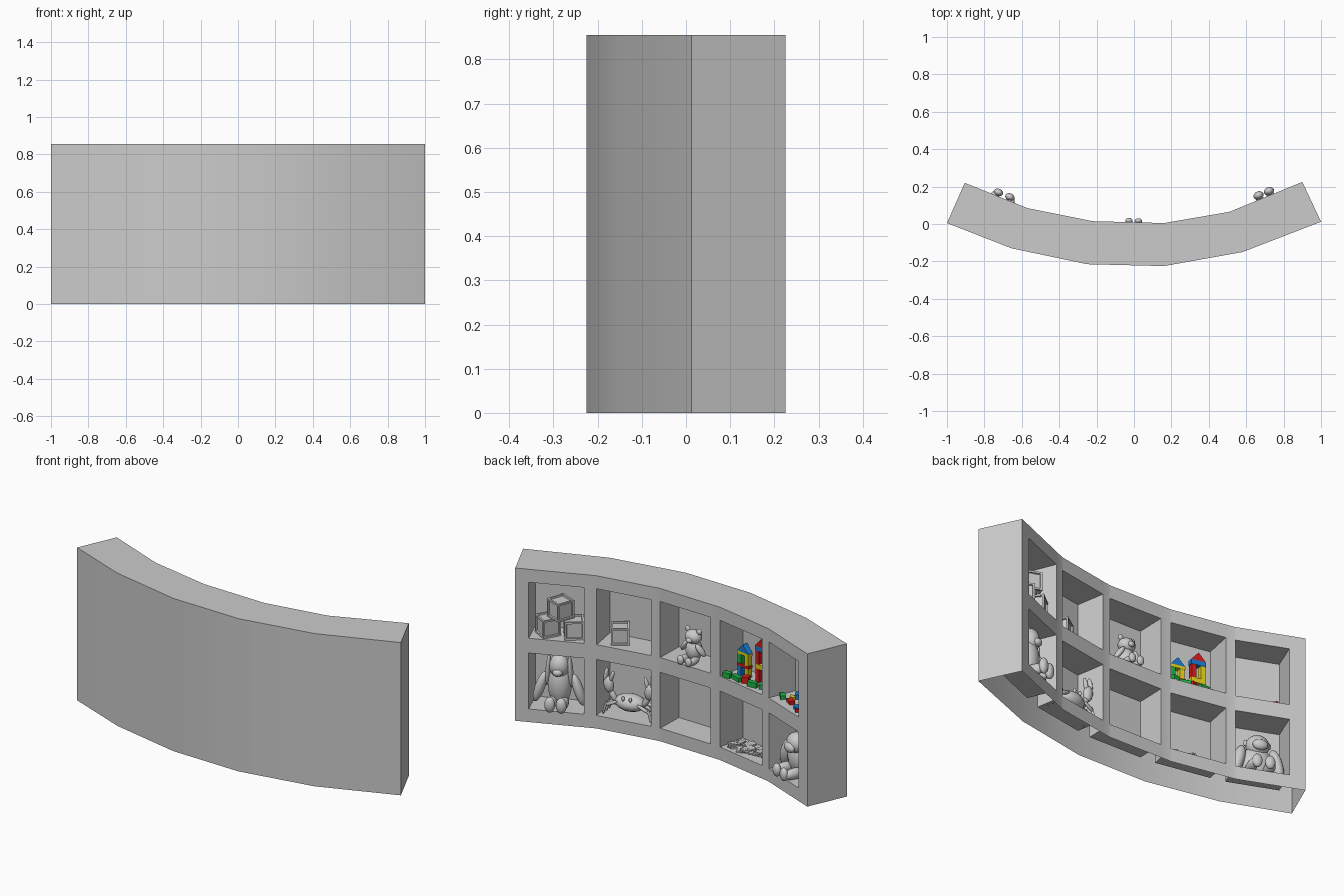
import bpy, bmesh, math, random
from mathutils import Matrix, Vector

if "Cube" in bpy.data.objects:
    bpy.data.objects.remove(bpy.data.objects["Cube"], do_unlink=True)
random.seed(4)


def material(name, rgb):
    mat = bpy.data.materials.new(name)
    mat.use_nodes = True
    mat.diffuse_color = (*rgb, 1)
    mat.node_tree.nodes["Principled BSDF"].inputs["Base Color"].default_value = (*rgb, 1)
    return mat


MATS = [material("grey", (.6, .6, .6)), material("red", (.7, .01, .01)),
        material("green", (.01, .45, .06)), material("blue", (.01, .2, .65)),
        material("yellow", (.8, .65, .01))]
GREY, RED, GREEN, BLUE, YELLOW = range(5)

HEIGHT, DEPTH, CELL = .855, .16, .313
FLOORS = [.073, .469]
BACK = [(.9, .225), (.51, .065), (.16, .005), (-.22, .015), (-.57, .085), (-.905, .22)]
FRONT = [(1, .012), (.58, -.15), (.16, -.225), (-.25, -.215), (-.655, -.13), (-1, .005)]
OPENINGS = [(.07, .358), (.002, .306), (.004, .32), (.002, .308), (.004, .28)]
UP = Vector((0, 0, 1))


def finish(name, bm, matrix=None):
    mesh = bpy.data.meshes.new(name)
    bm.to_mesh(mesh)
    bm.free()
    for mat in MATS:
        mesh.materials.append(mat)
    obj = bpy.data.objects.new(name, mesh)
    if matrix:
        obj.matrix_world = matrix
    bpy.context.collection.objects.link(obj)
    return obj


def bay(i):
    """Start point, direction, inward direction and cut distances of a bay."""
    a, b = Vector((*BACK[i], 0)), Vector((*BACK[i + 1], 0))
    along = (b - a).normalized()
    return a, along, UP.cross(along), [0, *OPENINGS[i], (b - a).length]


def cell(col, row):
    """Frame of a cell: x to the viewer's right, y inward, z up, on its floor."""
    a, along, inward, cuts = bay(col)
    origin = a + along * (cuts[1] + cuts[2]) / 2 + UP * FLOORS[row]
    return Matrix.Translation(origin) @ Matrix((along, inward, UP)).transposed().to_4x4()


# Curved shelf, open underneath, with pockets pushed in from the open side
def quad(bm, points, outward):
    face = bm.faces.new([bm.verts.new(p) for p in points])
    face.normal_update()
    if face.normal.dot(outward) < 0:
        face.normal_flip()


def pocket(bm, p, along, inward, width):
    u, d, h = along * width, inward * DEPTH, UP * CELL
    quad(bm, [p, p + u, p + u + d, p + d], UP)
    quad(bm, [p + h, p + u + h, p + u + d + h, p + d + h], -UP)
    quad(bm, [p, p + d, p + d + h, p + h], along)
    quad(bm, [p + u, p + u + d, p + u + d + h, p + u + h], -along)
    quad(bm, [p + d, p + u + d, p + u + d + h, p + d + h], -inward)


bm = bmesh.new()
levels = [0, FLOORS[0], FLOORS[0] + CELL, FLOORS[1], FLOORS[1] + CELL, HEIGHT]
top = UP * HEIGHT
for i in range(5):
    a, along, inward, cuts = bay(i)
    f, g = Vector((*FRONT[i], 0)), Vector((*FRONT[i + 1], 0))
    b = Vector((*BACK[i + 1], 0))
    quad(bm, [f, g, g + top, f + top], inward)
    quad(bm, [a + top, b + top, g + top, f + top], UP)
    if i == 0:
        quad(bm, [a, f, f + top, a + top], -along)
    if i == 4:
        quad(bm, [b, g, g + top, b + top], along)
    for c in range(3):
        for r in range(5):
            p = a + along * cuts[c] + UP * levels[r]
            u, h = along * (cuts[c + 1] - cuts[c]), UP * (levels[r + 1] - levels[r])
            if c == 1 and r % 2:
                pocket(bm, p, along, inward, u.length)
            else:
                quad(bm, [p, p + u, p + u + h, p + h], -inward)
bmesh.ops.remove_doubles(bm, verts=bm.verts, dist=.0005)
for face in bm.faces:
    face.smooth = True
shelf = finish("curved_shelf", bm)
shelf.data.set_sharp_from_angle(angle=math.radians(30))


# Toy building helpers
def ball(bm, centre, radii, tilt=0, lean=0):
    """Ellipsoid, mirrored to the other side when it is off centre."""
    for side in ((1, -1) if centre[0] else (1,)):
        m = (Matrix.Translation((centre[0] * side, *centre[1:]))
             @ Matrix.Rotation(math.radians(lean), 4, 'X')
             @ Matrix.Rotation(math.radians(tilt * side), 4, 'Y')
             @ Matrix.Diagonal((*radii, 1)))
        made = bmesh.ops.create_uvsphere(bm, u_segments=16, v_segments=10, radius=1, matrix=m)
        for v in made["verts"]:
            for face in v.link_faces:
                face.smooth = True


def plush(name, col, row, parts):
    bm = bmesh.new()
    for part in parts:
        ball(bm, *part)
    return finish(name, bm, cell(col, row))


def box(bm, base, size, mat=GREY, turn=0, roof=False, tilt=0):
    m = (Matrix.Translation(base) @ Matrix.Rotation(math.radians(turn), 4, 'Z')
         @ Matrix.Rotation(math.radians(tilt), 4, 'X')
         @ Matrix.Diagonal((*size, 1)) @ Matrix.Translation((0, 0, .5)))
    verts = bmesh.ops.create_cube(bm, size=1)["verts"]
    faces = {f for v in verts for f in v.link_faces}
    for f in faces:
        f.material_index = mat
    for v in verts:
        if roof and v.co.z > 0:
            v.co.x *= .02
        v.co = m @ v.co
    return list(faces)


# Plush toys
plush("plush_rabbit", 0, 0, [
    ((0, .08, .12), (.062, .055, .12)), ((0, .07, .225), (.052, .05, .065)),
    ((0, .026, .205), (.026, .02, .02)),
    ((.058, .07, .2), (.013, .024, .09), -4),
    ((.1, .07, .1), (.026, .03, .09), -18),
    ((.03, .03, .035), (.026, .06, .03)), ((.03, -.022, .045), (.028, .022, .043))])
plush("plush_bear", 2, 1, [
    ((0, .075, .06), (.045, .042, .06)), ((0, .07, .135), (.047, .04, .038)),
    ((0, .032, .127), (.018, .014, .014)), ((.036, .07, .17), (.015, .01, .016)),
    ((.052, .06, .075), (.014, .018, .04), -30, 20),
    ((.03, .03, .02), (.019, .045, .019)), ((.025, -.008, .026), (.02, .014, .025))])
plush("plush_ape", 4, 0, [
    ((0, .1, .09), (.085, .055, .09)), ((0, .08, .18), (.06, .052, .055)),
    ((0, .035, .165), (.04, .022, .028)), ((.058, .085, .19), (.014, .01, .018)),
    ((.098, .085, .09), (.032, .038, .085), -15),
    ((.045, .035, .035), (.027, .065, .03)), ((.033, -.02, .04), (.026, .02, .036))])

# Crab with large raised claws and jointed legs
legs = []
for k in range(3):
    y = .04 + .035 * k
    legs += [((.09, y, .065), (.04, .008, .01), 25), ((.125, y, .035), (.007, .007, .042), -15)]
plush("crab", 1, 0, legs + [
    ((0, .08, .07), (.085, .058, .045)), ((.02, .035, .105), (.008, .008, .014)),
    ((.095, .07, .1), (.016, .016, .045), 30), ((.115, .065, .155), (.027, .022, .045), 8),
    ((.13, .065, .205), (.012, .015, .042), -8), ((.098, .065, .2), (.011, .012, .036), -18)])


# Cubes with framed, sunken faces
def toy_cube(name, col, base, size, turn):
    bm = bmesh.new()
    faces = box(bm, base, (size, size, size), turn=turn)
    bmesh.ops.recalc_face_normals(bm, faces=faces)
    bm.normal_update()
    bmesh.ops.inset_individual(bm, faces=faces, thickness=size * .14)
    bmesh.ops.inset_individual(bm, faces=faces, thickness=size * .02, depth=-size * .08)
    return finish(name, bm, cell(col, 1))


toy_cube("toy_cube_left", 0, (-.06, .075, 0), .1, 38)
toy_cube("toy_cube_right", 0, (.075, .075, 0), .1, 16)
toy_cube("toy_cube_top", 0, (.005, .075, .1), .1, 48)
toy_cube("toy_cube_single", 1, (-.06, .085, 0), .093, 25)


# Two block towers: pairs of posts under slabs, with a pitched roof
def tower(name, x, y, storeys, roof, post, slab_height):
    bm = bmesh.new()
    z = 0
    for left, right, slab in storeys:
        box(bm, (x - .025, y, z), (.025, .03, post), left)
        box(bm, (x + .025, y, z), (.025, .03, post), right)
        box(bm, (x, y, z + post), (.08, .032, slab_height), slab)
        z += post + slab_height
    box(bm, (x, y, z), (.08, .032, .044), roof, roof=True)
    return finish(name, bm, cell(3, 1))


tower("block_house", -.07, .095,
      [(BLUE, YELLOW, RED), (GREEN, YELLOW, YELLOW)], BLUE, .052, .016)
tower("block_tower", .05, .105,
      [(RED, GREEN, YELLOW), (RED, YELLOW, BLUE)], RED, .074, .026)

bm = bmesh.new()
box(bm, (-.12, .02, 0), (.04, .03, .028), GREEN, 20)
box(bm, (-.06, .03, 0), (.06, .025, .025), GREEN, -10)
box(bm, (-.01, .045, 0), (.035, .035, .035), RED, 30)
box(bm, (.05, .035, 0), (.055, .025, .028), GREEN, 15)
box(bm, (.1, .055, 0), (.03, .03, .025), GREEN, 40)
finish("loose_tower_blocks", bm, cell(3, 1))

# Loose blocks on the end shelf: position, length, height, colour
bm = bmesh.new()
for x, y, length, height, mat in [
        (-.1, .06, .045, .02, GREEN), (-.06, .125, .045, .024, BLUE),
        (-.025, .06, .045, .02, RED), (.01, .11, .04, .042, GREEN),
        (-.055, .09, .03, .02, YELLOW), (.06, .045, .045, .02, BLUE),
        (.085, .04, .04, .018, RED)]:
    box(bm, (x, y, 0), (length, .028, height), mat, random.uniform(-50, 50))
finish("scattered_blocks", bm, cell(4, 1))

# Heap of flat puzzle pieces, each a plate with two knobs
bm = bmesh.new()
for k in range(28):
    x, y = random.uniform(-.12, .115), random.uniform(.04, .13)
    z, turn = random.uniform(0, .016), random.uniform(0, 180)
    lean = random.uniform(-12, 12) if z > .01 else 0
    box(bm, (x, y, z), (.04, .04, .008), turn=turn, tilt=lean)
    for a in (0, 90):
        angle = math.radians(turn + a)
        knob = (x + .024 * math.cos(angle), y + .024 * math.sin(angle), z)
        box(bm, knob, (.014, .014, .008), turn=turn + 45)
finish("puzzle_pieces", bm, cell(3, 0))
